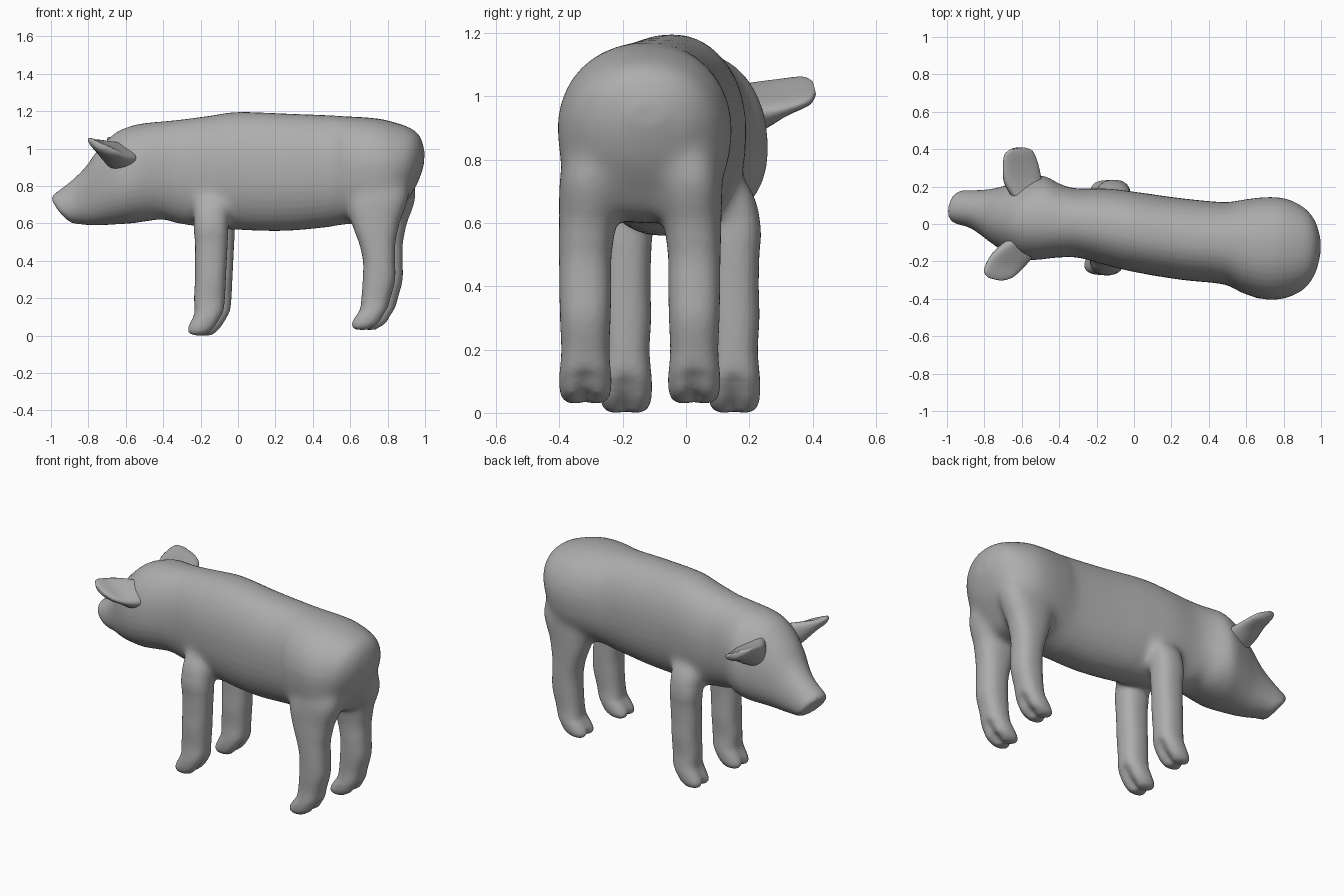
import bpy, bmesh, math
from mathutils import Vector

if "Cube" in bpy.data.objects:
    bpy.data.objects.remove(bpy.data.objects["Cube"])

grey = bpy.data.materials.new("dark_grey")
grey.diffuse_color = (.42, .42, .42, 1)
grey.use_nodes = True
grey.node_tree.nodes["Principled BSDF"].inputs["Base Color"].default_value = grey.diffuse_color


def spline(rows, steps):
    """Catmull-Rom interpolation of rows of numbers."""
    out = []
    for i in range(len(rows) - 1):
        a, b = rows[max(i - 1, 0)], rows[i]
        c, d = rows[i + 1], rows[min(i + 2, len(rows) - 1)]
        for k in range(steps):
            t = k / steps
            out.append([0.5 * (2 * q + (r - p) * t + (2 * p - 5 * q + 4 * r - s) * t * t
                               + (3 * q - p - 3 * r + s) * t ** 3)
                        for p, q, r, s in zip(a, b, c, d)])
    out.append(list(rows[-1]))
    return out


def loft(name, stations, power=2.2, n=40, steps=4, cup=0.0):
    """Skin rounded sections; station = (centre, side vector, up vector, groove, pear)."""
    flat = [[*c, *u, *v, g, p] for c, u, v, g, p in stations]
    bm = bmesh.new()
    rings = []
    for row in spline(flat, steps):
        c, u, v, g = Vector(row[:3]), Vector(row[3:6]), Vector(row[6:9]), row[9]
        ring = []
        for k in range(n):
            a = 2 * math.pi * k / n
            ca, sa = math.cos(a), math.sin(a)
            s = math.copysign(abs(ca) ** (2 / power), ca)
            t = math.copysign(abs(sa) ** (2 / power), sa)
            dip = g * math.exp(-(s / 0.35) ** 2)
            p = c + u * s * (1 - row[10] * t) + v * (t * (1 - dip) + cup * (s * s - 0.5))
            p.z += 0.07 * dip
            ring.append(bm.verts.new(p))
        rings.append(ring)
    for r0, r1 in zip(rings, rings[1:]):
        for k in range(n):
            bm.faces.new((r0[k], r0[(k + 1) % n], r1[(k + 1) % n], r1[k]))
    for ring in (rings[0], rings[-1]):
        mid = bm.verts.new(sum((x.co for x in ring), Vector()) / n)
        for k in range(n):
            bm.faces.new((ring[k], ring[(k + 1) % n], mid))
    bmesh.ops.recalc_face_normals(bm, faces=bm.faces)
    me = bpy.data.meshes.new(name)
    bm.to_mesh(me)
    bm.free()
    me.materials.append(grey)
    for f in me.polygons:
        f.use_smooth = True
    ob = bpy.data.objects.new(name, me)
    bpy.context.collection.objects.link(ob)
    return ob


def slices(rows):
    """Rows of top x, top z, bottom x, bottom z, centre y, half width, turn, pear."""
    return [(((tx + bx) / 2, y, (tz + bz) / 2), (k * w, w, 0),
             ((tx - bx) / 2, 0, (tz - bz) / 2), 0, p)
            for tx, tz, bx, bz, y, w, k, p in rows]


# Torso from the rump forward, then the turned head with a flat snout
torso = [(.998, .98, .992, .90, -.12, .05), (.975, 1.06, .955, .80, -.125, .145),
         (.92, 1.11, .89, .70, -.13, .22), (.80, 1.15, .82, .62, -.13, .267),
         (.70, 1.165, .70, .60, -.13, .274), (.58, 1.172, .58, .595, -.12, .25),
         (.48, 1.178, .48, .58, -.103, .22), (.25, 1.187, .25, .56, -.08, .218),
         (.0, 1.195, .0, .565, -.042, .215), (-.15, 1.175, -.15, .575, -.015, .205),
         (-.30, 1.155, -.30, .595, .005, .185)]
head = [(-.40, 1.145, -.40, .62, .015, .195), (-.50, 1.135, -.50, .61, .03, .222),
        (-.57, 1.12, -.57, .60, .035, .22), (-.65, 1.085, -.65, .595, .04, .19),
        (-.74, 1.00, -.73, .59, .05, .15), (-.81, .905, -.79, .59, .065, .12),
        (-.88, .835, -.84, .595, .08, .1), (-.95, .78, -.88, .60, .088, .092),
        (-.983, .755, -.905, .615, .092, .086), (-.993, .73, -.92, .632, .094, .072),
        (-.98, .715, -.935, .65, .094, .045)]
body = loft("body", slices([(*r, 0, 0) for r in torso]
                           + [(*r, min(.2, .07 * (i + 1)), min(.1, .03 * (i + 1)))
                              for i, r in enumerate(head)]))


# Legs with cloven hooves: rows of z, front x, back x, half width, inward shift, cleft
def leg(name, rows, dx, y, inward):
    return loft(name, [(((a + b) / 2 + dx, y + inward * s, z), (0, w, 0),
                        ((b - a) / 2, 0, 0), g, 0)
                       for z, a, b, w, s, g in rows], power=2.4, n=36)


front = [(.80, -.20, -.08, .05, .07, 0), (.70, -.235, -.05, .075, .015, 0),
         (.60, -.24, -.05, .086, 0, 0), (.50, -.23, -.055, .08, 0, 0),
         (.40, -.23, -.06, .078, 0, 0), (.30, -.23, -.065, .08, 0, 0),
         (.20, -.235, -.07, .075, 0, 0), (.13, -.235, -.075, .08, 0, .05),
         (.09, -.25, -.09, .083, 0, .15), (.04, -.275, -.12, .08, 0, .22),
         (.012, -.27, -.15, .068, 0, .25), (.0, -.24, -.17, .045, 0, .25)]
rear = [(.90, .68, .88, .08, .06, 0), (.76, .60, .915, .10, .022, 0),
        (.66, .585, .89, .1, .016, 0), (.60, .605, .865, .092, .008, 0),
        (.50, .645, .842, .083, 0, 0), (.40, .668, .84, .082, 0, 0),
        (.30, .667, .84, .08, 0, 0), (.20, .66, .815, .076, 0, 0),
        (.14, .65, .80, .08, 0, .05), (.11, .63, .785, .083, 0, .15),
        (.065, .60, .76, .08, 0, .22), (.04, .605, .72, .068, 0, .25),
        (.03, .63, .70, .045, 0, .25)]
legs = [leg(name, rows, dx, y, inward) for name, rows, dx, y, inward in (
    ("near_front_leg", front, 0, -.19, 1), ("far_front_leg", front, .035, .152, -1),
    ("near_rear_leg", rear, 0, -.318, 1), ("far_rear_leg", rear, .04, .026, -.7))]

# Fuse the legs into the body, then soften the shoulders and thighs
with bpy.context.temp_override(active_object=body, object=body,
                               selected_objects=[body, *legs],
                               selected_editable_objects=[body, *legs]):
    bpy.ops.object.join()
mod = body.modifiers.new("fuse", 'REMESH')
mod.mode = 'VOXEL'
mod.voxel_size = .011
mod.use_smooth_shade = True
bpy.context.view_layer.objects.active = body
bpy.ops.object.modifier_apply(modifier=mod.name)
bm = bmesh.new()
bm.from_mesh(body.data)
for i in range(40):
    e = .002 * i
    zone = [v for v in bm.verts if i < 2 or
            (.54 + e < v.co.z < .93 - e and (-.34 + e < v.co.x < .08 - e or v.co.x > .47 + e))]
    bmesh.ops.smooth_vert(bm, verts=zone, factor=.5, use_axis_x=True, use_axis_y=True,
                          use_axis_z=True)
bm.to_mesh(body.data)
bm.free()
body.data.materials.clear()
body.data.materials.append(grey)


# Ears: thick-rooted cupped lobes
def ear(name, path, wide):
    wide = Vector(wide).normalized()
    run = (Vector(path[-1]) - Vector(path[0])).normalized()
    thick = wide.cross(run).normalized()
    if thick.z < 0:
        thick = -thick
    sizes = [(.085, .085), (.108, .06), (.105, .036), (.085, .026), (.04, .014)]
    loft(name, [(p, wide * w, thick * t, 0, 0) for p, (w, t) in zip(path, sizes)],
         power=2, n=24, cup=.5)


ear("near_ear", [(-.59, -.09, .95), (-.65, -.16, .97), (-.695, -.22, .99),
                 (-.73, -.27, 1.01), (-.745, -.295, 1.02)], (-.85, .2, .42))
ear("far_ear", [(-.57, .14, .95), (-.60, .23, .97), (-.61, .31, .995),
                (-.62, .38, 1.015), (-.625, .405, 1.025)], (-.85, -.12, .42))
